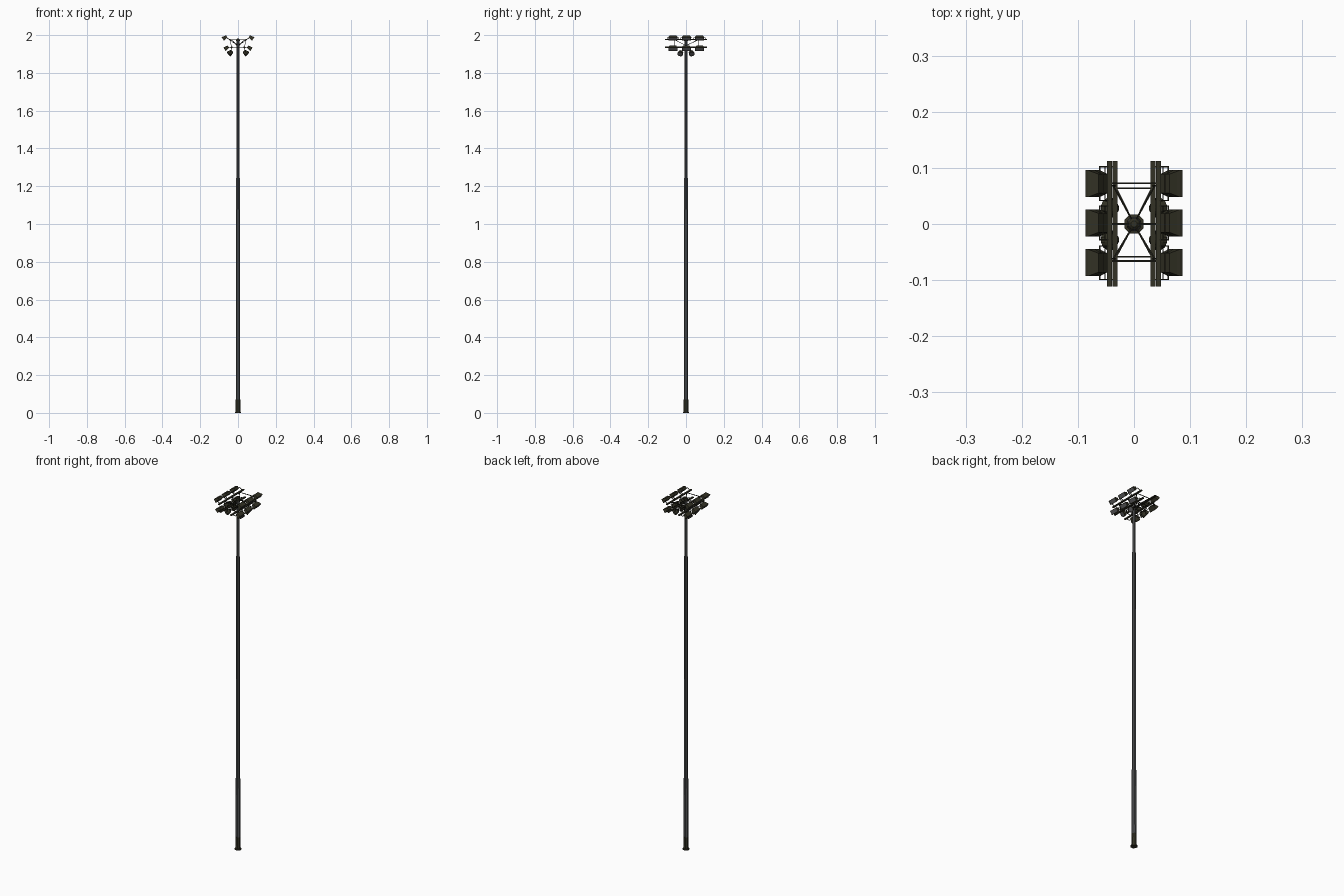
import bpy, bmesh, math
from mathutils import Vector, Matrix

if "Cube" in bpy.data.objects:
    bpy.data.objects.remove(bpy.data.objects["Cube"])


def mat(name, c):
    m = bpy.data.materials.new(name)
    m.diffuse_color = (*c, 1)
    m.use_nodes = True
    m.node_tree.nodes["Principled BSDF"].inputs["Base Color"].default_value = m.diffuse_color
    return m


GREY = mat("pole_grey", (0.085, 0.09, 0.092))
OLIVE = mat("dark_olive", (0.032, 0.031, 0.018))
BLACK = mat("bracket_black", (0.015, 0.015, 0.010))
LENS = mat("lens_grey", (0.10, 0.10, 0.105))


def finish(bm, name, *mats):
    bmesh.ops.recalc_face_normals(bm, faces=bm.faces)
    me = bpy.data.meshes.new(name)
    bm.to_mesh(me)
    bm.free()
    ob = bpy.data.objects.new(name, me)
    bpy.context.collection.objects.link(ob)
    for m in mats:
        me.materials.append(m)
    return ob


def loft(bm, rings, last_mat=0):
    """Skin a list of equal-length point rings and cap both ends."""
    vs = [[bm.verts.new(p) for p in r] for r in rings]
    n = len(vs[0])
    for a, b in zip(vs, vs[1:]):
        for i in range(n):
            bm.faces.new((a[i], a[(i + 1) % n], b[(i + 1) % n], b[i]))
    bm.faces.new(vs[0])
    bm.faces.new(vs[-1]).material_index = last_mat


def circle(r, z, n):
    return [Vector((r * math.cos(math.tau * (i + .5) / n),
                    r * math.sin(math.tau * (i + .5) / n), z)) for i in range(n)]


def rect(w, h, z):
    return [Vector((x * w / 2, y * h / 2, z)) for x, y in ((-1, -1), (1, -1), (1, 1), (-1, 1))]


def bar(bm, a, b, w, h=None):
    """Rectangular bar between two points."""
    a, b = Vector(a), Vector(b)
    d = (b - a).normalized()
    side = d.cross(Vector((0, 0, 1)))
    side = side.normalized() if side.length > 1e-4 else Vector((1, 0, 0))
    up = side.cross(d)
    h = h or w
    off = [side * x * w / 2 + up * y * h / 2 for x, y in ((-1, -1), (1, -1), (1, 1), (-1, 1))]
    loft(bm, [[a + o for o in off], [b + o for o in off]])


def frame(center, direction):
    """Matrix whose local z follows direction, local x is horizontal."""
    d = Vector(direction).normalized()
    x = Vector((0, 0, 1)).cross(d).normalized()
    y = d.cross(x)
    return Matrix.Translation(center) @ Matrix((x, y, d)).transposed().to_4x4()


def place(rings, M):
    return [[M @ p for p in r] for r in rings]


# tapered pole
bm = bmesh.new()
loft(bm, [circle(0.0125, 0.06, 8), circle(0.0085, 1.975, 8)])
finish(bm, "pole", GREY)

# dark foot sleeve with base plate
bm = bmesh.new()
loft(bm, [circle(r, z, 8) for r, z in
          ((0.0185, 0), (0.0185, 0.005), (0.0138, 0.006), (0.0132, 0.072))])
finish(bm, "pole_foot", OLIVE)

# cap on the pole top
bm = bmesh.new()
loft(bm, [circle(r, z, 8) for r, z in ((0.0105, 1.968), (0.0105, 1.977), (0.006, 1.981))])
finish(bm, "pole_cap", OLIVE)

# long rails, two levels on each side
UP_X, UP_Z, LO_X, LO_Z = 0.0435, 1.976, 0.0335, 1.936
bm = bmesh.new()
for s in (-1, 1):
    for x, z in ((UP_X, UP_Z), (LO_X, LO_Z)):
        bar(bm, (s * x, -0.111, z), (s * x, 0.112, z), 0.009, 0.006)
finish(bm, "rails", OLIVE)

# cross bars, uprights and diagonal braces
bm = bmesh.new()
for y in (0.073, -0.066, 0):
    bar(bm, (-UP_X, y, UP_Z), (UP_X, y, UP_Z), 0.0028)
for y in (0.064, -0.058, 0):
    bar(bm, (-LO_X, y, LO_Z), (LO_X, y, LO_Z), 0.0028)
for sx in (-1, 1):
    for y in (0.068, -0.062):
        bar(bm, (sx * LO_X, y, LO_Z), (sx * UP_X, y, UP_Z), 0.0025)
        bar(bm, (0, 0, 1.945), (sx * 0.037, y, UP_Z), 0.0025)
        bar(bm, (0, 0, LO_Z), (sx * LO_X, y, LO_Z), 0.0025)
    bar(bm, (0, 0, 1.94), (sx * UP_X, 0, UP_Z), 0.0025)
finish(bm, "braces", BLACK)

# rectangular floodlights with U yokes
lamps, yokes = bmesh.new(), bmesh.new()
for s in (-1, 1):
    for cx, cz, rx, rz in ((0.070, 1.9865, UP_X, UP_Z), (0.061, 1.932, LO_X, LO_Z)):
        for y in (0.072, 0.002, -0.069):
            M = frame((s * cx, y, cz), (s * 0.82, 0, -0.57))
            loft(lamps, place([rect(0.034, 0.013, -0.0125), rect(0.044, 0.019, 0.002),
                               rect(0.048, 0.022, 0.007), rect(0.048, 0.022, 0.0125),
                               rect(0.042, 0.017, 0.0125), rect(0.042, 0.017, 0.0115)], M), 1)
            px = cx - 0.009
            for e in (-0.030, 0.030):
                bar(yokes, (s * rx, y + e, rz), (s * px, y + e, cz), 0.002, 0.003)
            bar(yokes, (s * px, y - 0.031, cz), (s * px, y + 0.031, cz), 0.002)
            bar(yokes, (s * (rx + 0.004), y - 0.031, rz), (s * (rx + 0.004), y + 0.031, rz), 0.002)
finish(lamps, "floodlights", OLIVE, LENS)

# round spotlights hanging under the lower rails
spots = bmesh.new()
for sx in (-1, 1):
    for sy in (-1, 1):
        c = (sx * 0.041, sy * 0.029, 1.906)
        M = frame(c, (sx * 0.75, sy * 0.2, -0.62))
        loft(spots, place([circle(r, z, 10) for r, z in
                           ((0.006, -0.014), (0.011, -0.009), (0.0145, 0.003),
                            (0.0155, 0.011), (0.013, 0.011), (0.0125, 0.010))], M), 1)
        for e in (-0.016, 0.016):
            bar(yokes, (sx * LO_X, c[1] + e, LO_Z), (sx * 0.039, c[1] + e, c[2]), 0.002, 0.003)
        bar(yokes, (sx * 0.039, c[1] - 0.017, c[2]), (sx * 0.039, c[1] + 0.017, c[2]), 0.002)
finish(spots, "spotlights", OLIVE, LENS)
finish(yokes, "lamp_yokes", BLACK)
